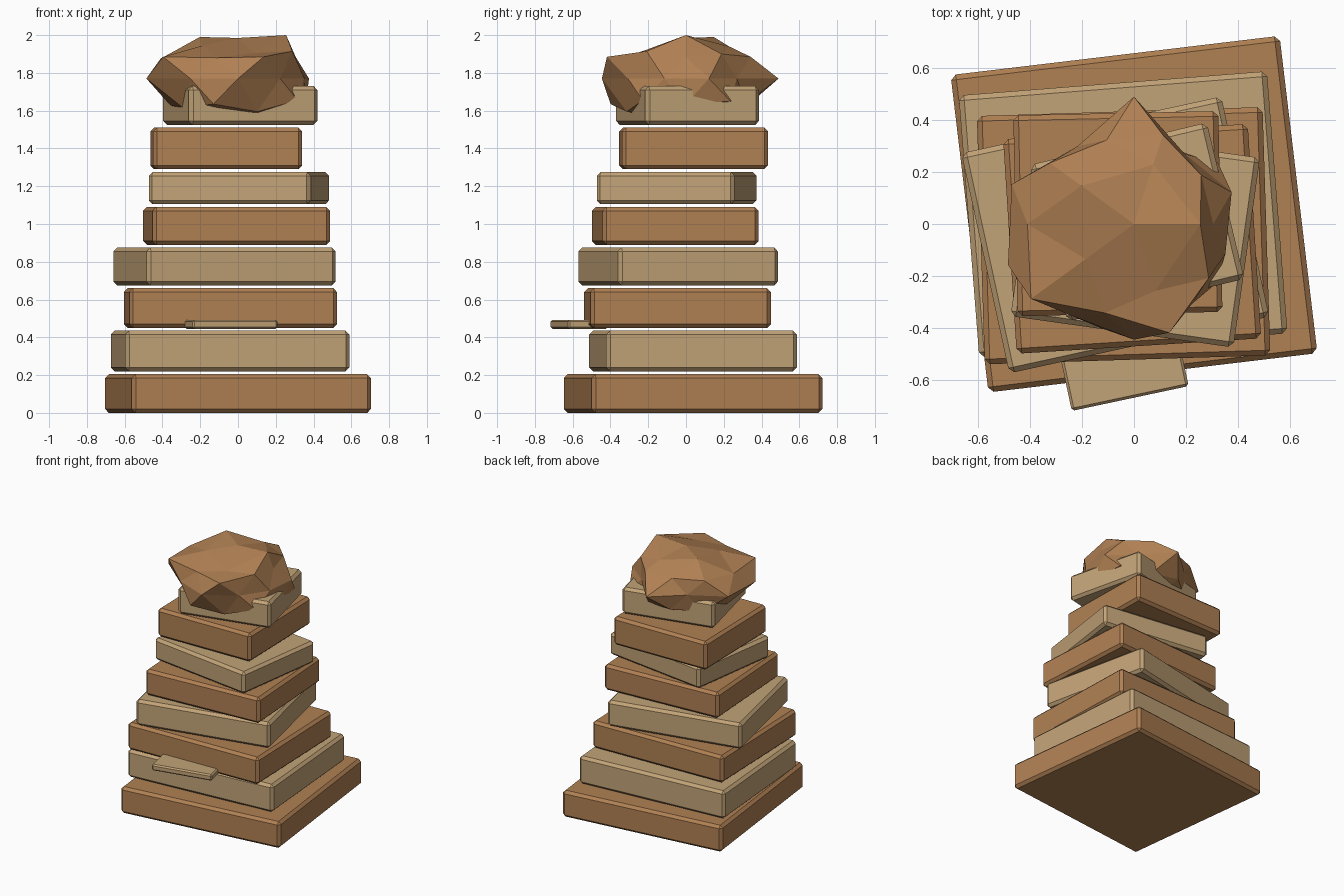
import bpy, bmesh, math

def material(name, rgb):
    m = bpy.data.materials.new(name)
    m.diffuse_color = (*rgb, 1)
    return m

BROWN = material("warm brown", (0.434, 0.216, 0.087))
TAN = material("pale tan", (0.539, 0.366, 0.184))

def finish(bm, name, mat):
    me = bpy.data.meshes.new(name)
    bm.to_mesh(me)
    bm.free()
    me.materials.append(mat)
    ob = bpy.data.objects.new(name, me)
    bpy.context.collection.objects.link(ob)
    return ob

# chamfered slab: centre, size, z range, turn in degrees
def slab(name, mat, cx, cy, w, d, z0, z1, turn, bevel=0.02):
    bm = bmesh.new()
    bmesh.ops.create_cube(bm, size=1)
    for v in bm.verts:
        v.co.x *= w
        v.co.y *= d
        v.co.z *= z1 - z0
    bmesh.ops.bevel(bm, geom=bm.edges[:], offset=bevel, segments=1,
                    affect='EDGES', profile=0.5)
    ob = finish(bm, name, mat)
    ob.location = (cx, cy, (z0 + z1) / 2)
    ob.rotation_euler.z = math.radians(turn)

# stacked slabs, alternating brown and tan
stack = [
    (0.0, 0.038, 1.275, 1.23, 0.0, 0.205, 6.8),
    (-0.042, 0.037, 1.19, 1.012, 0.22, 0.435, 4.5),
    (-0.04, -0.045, 1.10, 0.956, 0.45, 0.66, 1.8),
    (-0.072, -0.042, 1.024, 0.867, 0.675, 0.875, 12.3),
    (-0.007, -0.057, 0.943, 0.827, 0.89, 1.09, 3.6),
    (0.005, -0.05, 0.866, 0.737, 1.105, 1.275, -8.0),
    (-0.062, 0.04, 0.789, 0.773, 1.29, 1.51, 1.2),
    (0.012, 0.008, 0.70, 0.619, 1.525, 1.73, 13.5),
]
for i, s in enumerate(stack):
    slab("slab_%d" % (i + 1), TAN if i % 2 else BROWN, *s)

# small ledge sticking out at the front
slab("front_ledge", TAN, -0.037, -0.566, 0.46, 0.216, 0.445, 0.493, 12, 0.01)

# faceted rock: icosphere rings reshaped by radius and height
rings = {
    1.0: ([0], [1.985]),
    0.85: ([.255, .24, .25, .23, .27], [2.0, 1.94, 1.99, 1.945, 1.905]),
    0.53: ([.32, .34, .41, .36, .355], [1.9, 1.88, 1.875, 1.88, 1.915]),
    0.45: ([.305, .36, .40, .49, .44], [1.885] * 5),
    0.0: ([.395, .333, .49, .37, .495, .51, .43, .445, .38, .37], [1.77] * 10),
    -0.45: ([.40, .37, .36, .42, .39], [1.65, 1.65, 1.63, 1.635, 1.655]),
    -0.53: ([.36, .33, .36, .36, .33], [1.635, 1.635, 1.63, 1.615, 1.595]),
    -0.85: ([.2] * 5, [1.57] * 5),
    -1.0: ([0], [1.56]),
}
bm = bmesh.new()
bmesh.ops.create_icosphere(bm, subdivisions=2, radius=1)
groups = {k: [] for k in rings}
for v in bm.verts:
    key = min(rings, key=lambda k: abs(k - v.co.z))
    az = (math.degrees(math.atan2(v.co.y, v.co.x)) + 1) % 360 - 1
    groups[key].append((az, v.index, v))
for key, items in groups.items():
    for (az, _, v), r, z in zip(sorted(items, key=lambda t: t[:2]), *rings[key]):
        a = math.radians(az)
        v.co = (r * math.cos(a), r * math.sin(a), z)
finish(bm, "top_rock", BROWN)
